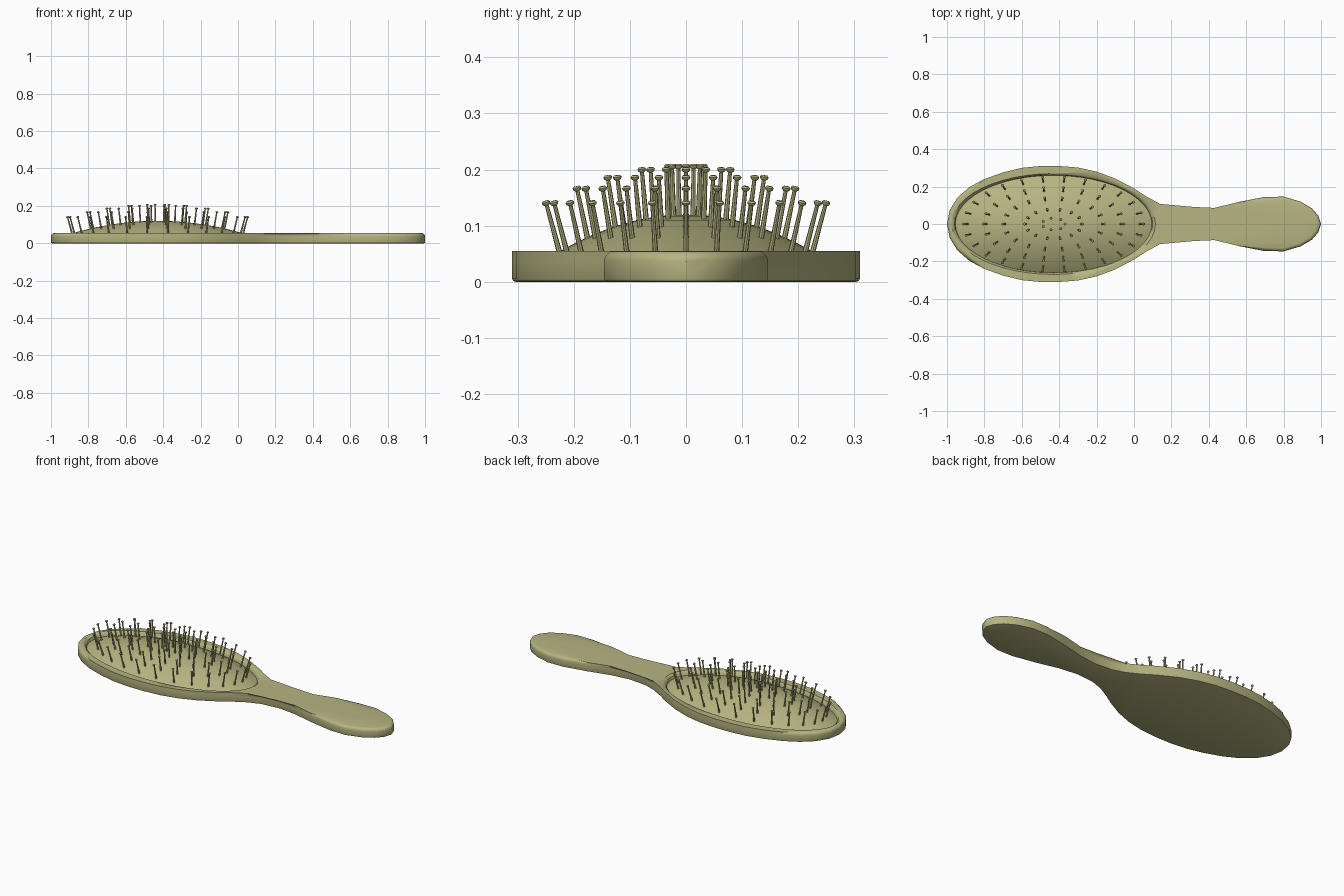
import bpy, bmesh, math
from mathutils import Vector

if "Cube" in bpy.data.objects:
    bpy.data.objects.remove(bpy.data.objects["Cube"])

olive = bpy.data.materials.new("olive")
olive.diffuse_color = (0.47, 0.46, 0.22, 1)
olive.use_nodes = True
olive.node_tree.nodes["Principled BSDF"].inputs["Base Color"].default_value = olive.diffuse_color

CX, PAD_A, PAD_B = -0.43, 0.525, 0.26      # cushion centre and half sizes


def finish(bm, name, angle=35):
    bmesh.ops.recalc_face_normals(bm, faces=bm.faces)
    mesh = bpy.data.meshes.new(name)
    bm.to_mesh(mesh)
    bm.free()
    ob = bpy.data.objects.new(name, mesh)
    bpy.context.collection.objects.link(ob)
    mesh.materials.append(olive)
    bpy.ops.object.select_all(action='DESELECT')
    ob.select_set(True)
    bpy.context.view_layer.objects.active = ob
    bpy.ops.object.shade_smooth_by_angle(angle=math.radians(angle))
    return ob


def loft(bm, rings):
    """Bridge closed rings of equal length and cap both ends."""
    vs = [[bm.verts.new(p) for p in r] for r in rings]
    n = len(vs[0])
    for a, b in zip(vs, vs[1:]):
        for i in range(n):
            j = (i + 1) % n
            bm.faces.new((a[i], a[j], b[j], b[i]))
    bm.faces.new(vs[0][::-1])
    bm.faces.new(vs[-1])
    return vs


def ellipse(s, z, n=48):
    return [(CX + PAD_A * s * math.cos(2 * math.pi * i / n),
             PAD_B * s * math.sin(2 * math.pi * i / n), z) for i in range(n)]


def dome(r):
    return 0.12 - 0.088 * r * r


# Body: half outline mirrored across y, extruded with rounded rims
half = [(-0.985, 0.075), (-0.945, 0.14), (-0.88, 0.197), (-0.8, 0.24), (-0.7, 0.276),
        (-0.6, 0.3), (-0.5, 0.31), (-0.4, 0.31), (-0.3, 0.302), (-0.2, 0.28),
        (-0.1, 0.243), (0, 0.19), (0.07, 0.145), (0.14, 0.107), (0.21, 0.083),
        (0.32, 0.073), (0.43, 0.086), (0.56, 0.118), (0.7, 0.145), (0.8, 0.146),
        (0.89, 0.12), (0.95, 0.085), (0.985, 0.045)]
outline = [(-1, 0)] + [(x, -y) for x, y in half] + [(1, 0)] + half[::-1]
bm = bmesh.new()
bottom, top = loft(bm, [[(x, y, z) for x, y in outline] for z in (0, 0.055)])
for ring, size, seg in ((set(top), 0.018, 4), (set(bottom), 0.006, 2)):
    edges = [e for e in bm.edges if e.is_valid and e.verts[0] in ring and e.verts[1] in ring]
    bmesh.ops.bevel(bm, geom=edges, offset=size, segments=seg, profile=0.5, affect='EDGES')
body = finish(bm, "brush_body")

# Recess around the cushion
bm = bmesh.new()
loft(bm, [ellipse(1.0, 0.03), ellipse(1.01, 0.045), ellipse(1.04, 0.056), ellipse(1.04, 0.1)])
cutter = finish(bm, "recess_cutter")
cutter.hide_render = True
cutter.hide_set(True)
cut = body.modifiers.new("recess", 'BOOLEAN')
cut.operation = 'DIFFERENCE'
cut.solver = 'EXACT'
cut.object = cutter

# Domed cushion
bm = bmesh.new()
loft(bm, [ellipse(0.995, 0.026)] +
     [ellipse(r, dome(r)) for r in (0.995, 0.93, 0.85, 0.75, 0.62, 0.48, 0.34, 0.2, 0.08)])
finish(bm, "cushion", 50)

# Bristles: concentric rings leaning outward, each with a small rounded tip
bm = bmesh.new()


def bristle(r, ang):
    c, s = math.cos(ang), math.sin(ang)
    z = dome(r)
    base = Vector((CX + PAD_A * r * c, PAD_B * r * s, z - 0.004))
    lean = 0.03 * r
    tip = Vector((base.x + lean * c, base.y + lean * s, z + 0.091))
    axis = (tip - base).normalized()
    u = axis.cross(Vector((0, 1, 0))).normalized()
    v = axis.cross(u)
    length = (tip - base).length
    profile = [(0, 0.005), (length - 0.009, 0.0035), (length - 0.007, 0.0065),
               (length - 0.003, 0.0078), (length, 0.005)]
    loft(bm, [[base + axis * h + (u * math.cos(k * math.pi / 4) + v * math.sin(k * math.pi / 4)) * w
               for k in range(8)] for h, w in profile])


for r, count in ((0.87, 26), (0.68, 22), (0.49, 18), (0.28, 14), (0.11, 7)):
    for i in range(count):
        bristle(r, 2 * math.pi * i / count)
finish(bm, "bristles", 40)
